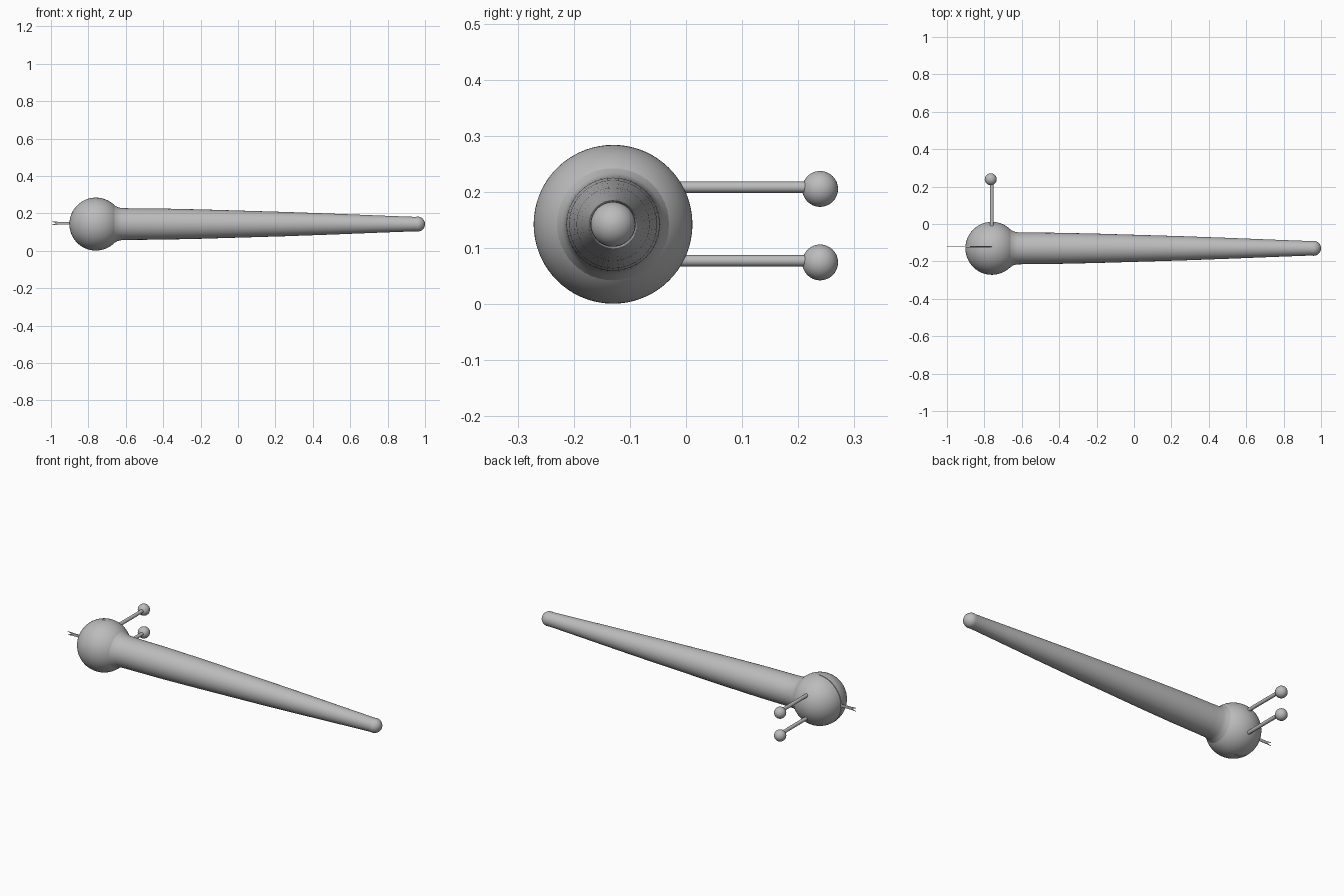
import bpy, bmesh, math
from mathutils import Vector

if "Cube" in bpy.data.objects:
    bpy.data.objects.remove(bpy.data.objects["Cube"])

grey = bpy.data.materials.new("plain grey")
grey.diffuse_color = (0.5, 0.5, 0.5, 1)
grey.use_nodes = True
grey.node_tree.nodes["Principled BSDF"].inputs["Base Color"].default_value = grey.diffuse_color

HEAD = Vector((-0.76, -0.13, 0.1425))
R = 0.1415


def finish(bm, name, angle=60):
    bmesh.ops.recalc_face_normals(bm, faces=bm.faces)
    me = bpy.data.meshes.new(name)
    bm.to_mesh(me)
    bm.free()
    me.materials.append(grey)
    ob = bpy.data.objects.new(name, me)
    bpy.context.scene.collection.objects.link(ob)
    bpy.ops.object.select_all(action='DESELECT')
    ob.select_set(True)
    bpy.context.view_layer.objects.active = ob
    bpy.ops.object.shade_smooth_by_angle(angle=math.radians(angle))
    return ob


def lathe(name, profile, place, sides=48):
    """Sweep (position, radius) pairs; place(t, r, angle) gives each point."""
    bm = bmesh.new()
    rings = [[bm.verts.new(place(t, r, 2 * math.pi * i / sides)) for i in range(sides)]
             for t, r in profile]
    for a, b in zip(rings, rings[1:]):
        for i in range(sides):
            j = (i + 1) % sides
            bm.faces.new((a[i], a[j], b[j], b[i]))
    bm.faces.new(rings[0])
    bm.faces.new(rings[-1])
    return finish(bm, name)


# Head: ball turned about y, with a thin mouth slit round its left half
SLIT = 0.008


def head_point(t, r, a):
    if abs(t - SLIT) < 1e-6:
        r -= 0.03 * min(1, max(0, -math.cos(a)) * 6)
    return HEAD + Vector((r * math.cos(a), t, r * math.sin(a)))


ts = [R * math.sin(math.radians(-89 + 178 * i / 36)) for i in range(37)]
ts = [t for t in ts if abs(t - SLIT) > 0.004] + [SLIT - 0.002, SLIT, SLIT + 0.002]
lathe("head", [(t, math.sqrt(R * R - t * t)) for t in sorted(ts)], head_point, 64)

# Body: long taper with a flared neck and a round tail
profile = [(-0.69, 0.115), (-0.66, 0.1), (-0.645, 0.091), (-0.625, 0.086), (-0.58, 0.0845),
           (-0.4, 0.083), (-0.2, 0.0785), (0, 0.0725), (0.25, 0.065), (0.5, 0.056),
           (0.75, 0.046), (0.95, 0.0385)]
profile += [(0.96 + 0.04 * math.sin(b), 0.04 * math.cos(b))
            for b in (math.radians(d) for d in range(0, 90, 11))]
lathe("body", profile,
      lambda t, r, a: Vector((t, HEAD.y + r * math.cos(a), HEAD.z + r * math.sin(a))))

# Eye stalks with ball eyes
for side, z in (("upper", 0.2085), ("lower", 0.0775)):
    lathe(side + "_eye_stalk", [(-0.08, 0.01), (0.225, 0.01)],
          lambda t, r, a: Vector((-0.76 + r * math.cos(a), t, z + r * math.sin(a))), 20)
    bm = bmesh.new()
    bmesh.ops.create_uvsphere(bm, u_segments=32, v_segments=16, radius=0.032)
    bmesh.ops.translate(bm, verts=bm.verts, vec=(-0.766, 0.239, z - 0.003))
    finish(bm, side + "_eye")

# Tongue: thin forked strip coming out of the slit
outline = [(-0.86, 0.139), (-0.965, 0.139), (-1.0, 0.137), (-0.97, 0.147),
           (-1.0, 0.157), (-0.965, 0.155), (-0.86, 0.155)]
bm = bmesh.new()
face = bm.faces.new([bm.verts.new((x, -0.1215, z)) for x, z in outline])
ext = bmesh.ops.extrude_face_region(bm, geom=[face])
bmesh.ops.translate(bm, vec=(0, 0.003, 0),
                    verts=[v for v in ext["geom"] if isinstance(v, bmesh.types.BMVert)])
finish(bm, "tongue", 30)
